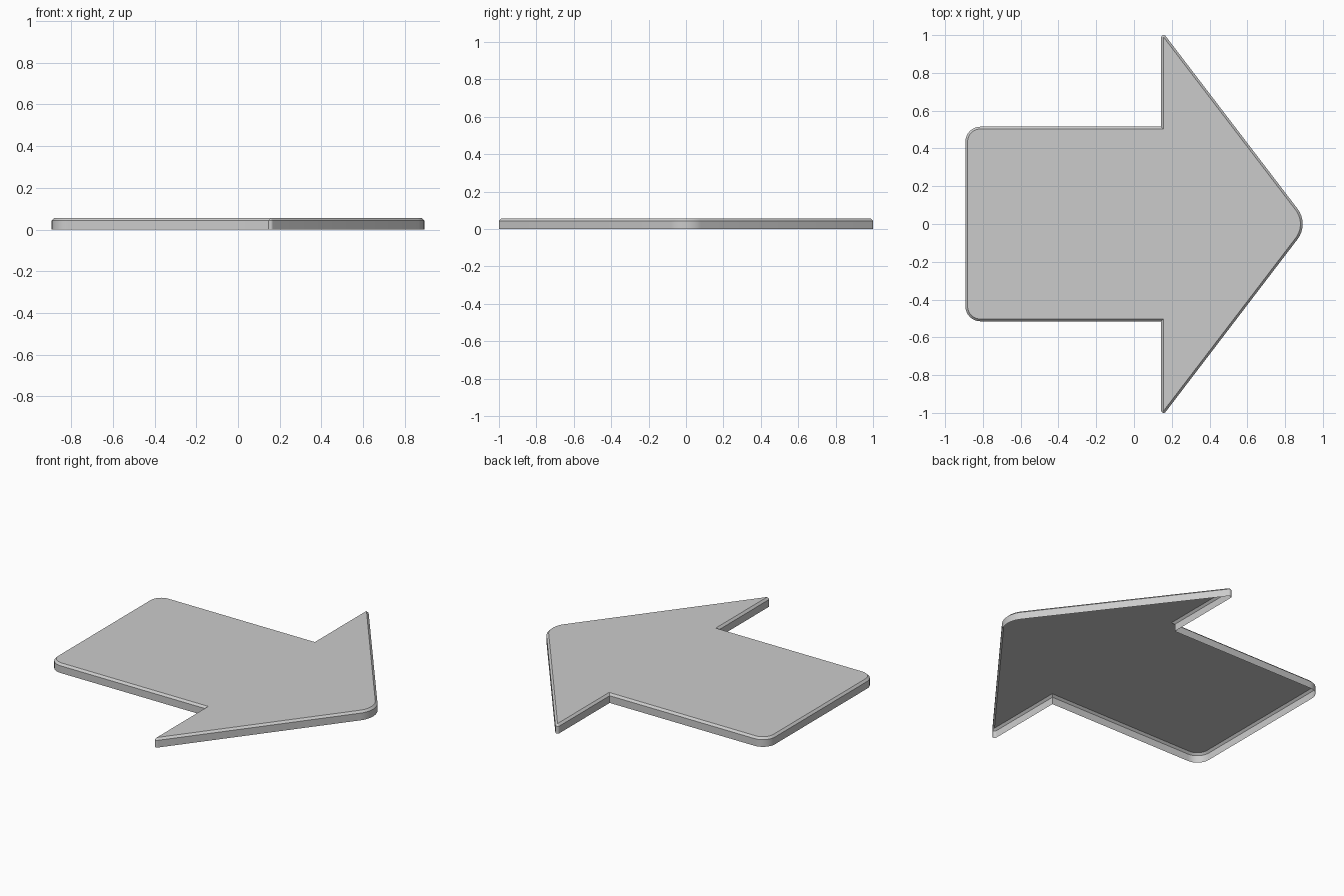
import bpy, bmesh
from math import atan2, acos, pi, cos, sin, hypot

if "Cube" in bpy.data.objects:
    bpy.data.objects.remove(bpy.data.objects["Cube"])

NOSE = (0.76, 0.0, 0.133)      # centre x, centre y, corner radius
WING = (0.157, 0.987, 0.013)
TAIL = (-0.813, 0.435, 0.08)
BEVEL = 0.012
HEIGHT = 0.055

# direction of the normal of the sloped edge touching both nose and wing corners
dx, dy = WING[0] - NOSE[0], WING[1] - NOSE[1]
SLOPE = atan2(dy, dx) - acos((NOSE[2] - WING[2]) / hypot(dx, dy))


def arc(corner, start, end, inset, n=8):
    cx, cy, r = corner
    r -= inset
    angles = [start + (end - start) * i / n for i in range(n + 1)]
    return [(cx + r * cos(a), cy + r * sin(a)) for a in angles]


def outline(inset):
    """Arrow outline, shrunk by inset; lower half mirrors the upper half."""
    half = arc(NOSE, 0, SLOPE, inset)
    half += arc(WING, SLOPE, pi, inset)
    half.append((0.144 + inset, 0.515 - inset))
    half += arc(TAIL, pi / 2, pi, inset)
    return half + [(x, -y) for x, y in reversed(half[1:])]


# Arrow plate: side wall, bevelled rim and top; the underside is open
bm = bmesh.new()
loops = []
for inset, z in ((0, 0), (0, HEIGHT - BEVEL), (BEVEL, HEIGHT)):
    loops.append([bm.verts.new((x, y, z)) for x, y in outline(inset)])
for low, high in zip(loops, loops[1:]):
    for i in range(len(low)):
        j = (i + 1) % len(low)
        bm.faces.new((low[i], low[j], high[j], high[i]))
bm.faces.new(loops[-1])

mesh = bpy.data.meshes.new("arrow_plate")
bm.to_mesh(mesh)
bm.free()
plate = bpy.data.objects.new("arrow_plate", mesh)
bpy.context.collection.objects.link(plate)

bpy.context.view_layer.objects.active = plate
plate.select_set(True)
bpy.ops.object.shade_smooth_by_angle(angle=pi / 6)
